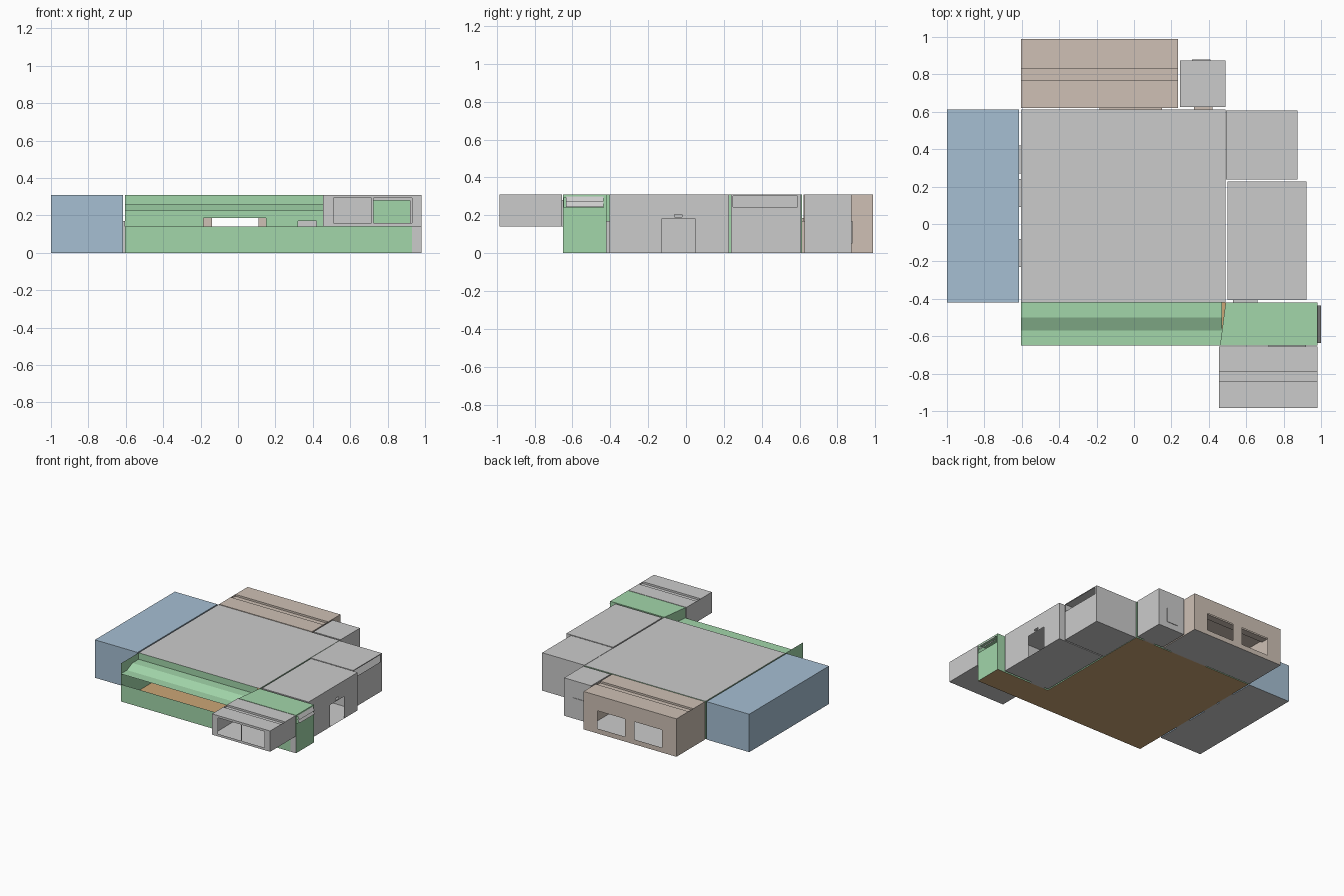
import bpy, bmesh

if "Cube" in bpy.data.objects:
    bpy.data.objects.remove(bpy.data.objects["Cube"])

def material(name, r, g, b):
    m = bpy.data.materials.new(name)
    m.diffuse_color = (r, g, b, 1)
    m.use_nodes = True
    m.node_tree.nodes["Principled BSDF"].inputs["Base Color"].default_value = m.diffuse_color
    return m

GREEN = material("green_plaster", 0.36, 0.67, 0.40)
BLUE = material("blue_plaster", 0.38, 0.52, 0.65)
BEIGE = material("beige_plaster", 0.62, 0.53, 0.46)
WOOD = material("wood_floor", 0.60, 0.38, 0.18)
H = 0.31                                    # ceiling height

def mesh(name, quads, mat=None):
    bm = bmesh.new()
    for q in quads:
        bm.faces.new([bm.verts.new(p) for p in q])
    bmesh.ops.remove_doubles(bm, verts=bm.verts, dist=1e-4)
    bmesh.ops.recalc_face_normals(bm, faces=bm.faces)
    me = bpy.data.meshes.new(name)
    bm.to_mesh(me)
    bm.free()
    ob = bpy.data.objects.new(name, me)
    bpy.context.collection.objects.link(ob)
    if mat:
        me.materials.append(mat)
    return ob

def point(axis, pos, u, v):
    return [(pos, u, v), (u, pos, v), (u, v, pos)][axis]

def panel(axis, pos, u0, u1, v0, v1, holes=()):
    """Flat sheet across an axis, leaving out rectangular holes (u0,u1,v0,v1)."""
    us = sorted({u0, u1, *[c for h in holes for c in h[:2]]})
    vs = sorted({v0, v1, *[c for h in holes for c in h[2:]]})
    out = []
    for a, b in zip(us, us[1:]):
        for c, d in zip(vs, vs[1:]):
            mu, mv = (a + b) / 2, (c + d) / 2
            if not any(h[0] < mu < h[1] and h[2] < mv < h[3] for h in holes):
                out.append([point(axis, pos, *p) for p in ((a, c), (b, c), (b, d), (a, d))])
    return out

def tunnel(axis, p0, p1, u0, u1, v0, v1):
    """Four reveal faces joining two openings."""
    c = [(u0, v0), (u1, v0), (u1, v1), (u0, v1)]
    return [[point(axis, p0, *c[i]), point(axis, p0, *c[i - 1]),
             point(axis, p1, *c[i - 1]), point(axis, p1, *c[i])] for i in range(4)]

def strip(x0, x1, profile):
    """Roof profile in (y, z) swept along x."""
    return [[(x0, *a), (x1, *a), (x1, *b), (x0, *b)] for a, b in zip(profile, profile[1:])]

def room(name, x0, x1, y0, y1, mat=None, z0=0, roof=None, **holes):
    """Side room shell: walls, roof and grey floor."""
    g = lambda s: holes.get(s, ())
    q = panel(0, x0, y0, y1, z0, H, g("left")) + panel(0, x1, y0, y1, z0, H, g("right"))
    q += panel(1, y0, x0, x1, z0, H, g("front")) + panel(1, y1, x0, x1, z0, H, g("back"))
    q += strip(x0, x1, roof or [(y0, H), (y1, H)])
    mesh(name + "_walls", q, mat)
    mesh(name + "_floor", panel(2, z0, x0, x1, y0, y1))

def grooved(y0, a, b, y1, depth=0.015):
    return [(y0, H), (a, H), (a, H - depth), (b, H - depth), (b, H), (y1, H)]

# openings shared between neighbouring rooms
beige_door = (-0.185, 0.15, 0.0, 0.185)
closet_door = (0.32, 0.42, 0.0, 0.17)
side_door = (0.53, 0.66, 0.0, 0.17)
bay_door = (0.72, 0.92, 0.14, 0.28)
blue_doors = [(y, y + 0.15, 0.0, 0.17) for y in (-0.23, 0.09, 0.27)]
vent = (-0.645, -0.435, 0.24, 0.295)

# main room with front gallery: wooden floor, grey ceiling, green walls
mesh("main_floor", panel(2, 0, -0.605, 0.49, -0.65, 0.612) + panel(2, 0, 0.49, 0.98, -0.65, -0.42), WOOD)
mesh("main_ceiling", panel(2, H, -0.605, 0.49, -0.42, 0.612))
walls = panel(0, -0.605, -0.42, 0.612, 0, H, blue_doors) + panel(0, -0.605, -0.65, -0.42, 0, H)
walls += panel(1, 0.612, -0.605, 0.49, 0, H, [beige_door, closet_door])
walls += panel(0, 0.49, -0.42, 0.612, 0, H)
walls += panel(1, -0.42, 0.49, 0.98, 0, H, [side_door])
walls += panel(0, 0.98, -0.65, -0.42, 0, H, [vent])
walls += panel(1, -0.65, -0.605, 0.93, 0, 0.14)
walls += panel(1, -0.65, 0.46, 0.98, 0.14, H, [bay_door])
mesh("main_walls", walls, GREEN)
mesh("corner_panel", panel(1, -0.65, 0.93, 0.98, 0, 0.14))

# stepped gallery roof and its raised end
steps = [(-0.42, H), (-0.42, 0.257), (-0.50, 0.257), (-0.57, 0.225), (-0.65, 0.225)]
mesh("gallery_roof", strip(-0.605, 0.47, steps), GREEN)
mesh("gallery_end_roof", [
    [(0.49, -0.42, H), (0.46, -0.65, H), (0.98, -0.65, H), (0.98, -0.42, H)],
    [(0.49, -0.42, 0.225), (0.46, -0.65, 0.225), (0.46, -0.65, H), (0.49, -0.42, H)]], GREEN)

# surrounding rooms
room("blue_room", -1.0, -0.615, -0.42, 0.612, BLUE, right=blue_doors)
room("beige_room", -0.605, 0.235, 0.62, 0.988, BEIGE, roof=grooved(0.62, 0.77, 0.83, 0.988),
     front=[beige_door], back=[(-0.14, 0.11, 0.04, 0.185), (-0.475, -0.225, 0.04, 0.185)])
room("closet", 0.245, 0.49, 0.625, 0.875, front=[closet_door])
room("back_right_room", 0.493, 0.875, 0.237, 0.608, right=[(0.247, 0.59, 0.245, 0.303)])
room("right_room", 0.50, 0.922, -0.405, 0.228, front=[side_door],
     right=[(-0.13, 0.05, 0.0, 0.18), (-0.06, -0.02, 0.19, 0.205)])
room("front_bay", 0.455, 0.98, -0.985, -0.655, z0=0.14, roof=grooved(-0.985, -0.84, -0.79, -0.655),
     front=[(0.51, 0.715, 0.16, 0.292), (0.725, 0.93, 0.16, 0.292)], back=[bay_door])

# reveals between rooms
mesh("beige_door_reveal", tunnel(1, 0.612, 0.62, *beige_door), BEIGE)
mesh("closet_door_reveal", tunnel(1, 0.612, 0.625, *closet_door), BEIGE)
mesh("side_door_reveal", tunnel(1, -0.42, -0.405, *side_door))
mesh("bay_door_reveal", tunnel(1, -0.655, -0.65, *bay_door))
for i, d in enumerate(blue_doors):
    mesh(f"blue_door_reveal_{i}", tunnel(0, -0.615, -0.605, *d))

# closet hatch outline and tilted slats outside the gallery vent
mesh("closet_hatch", tunnel(1, 0.875, 0.879, 0.31, 0.41, 0.05, 0.17) + panel(1, 0.879, 0.31, 0.41, 0.05, 0.17))
for i in range(2):
    z = 0.245 + i * 0.028
    mesh(f"vent_slat_{i}", [[(1.0, -0.635, z), (1.0, -0.437, z), (0.982, -0.437, z + 0.027), (0.982, -0.635, z + 0.027)]])
